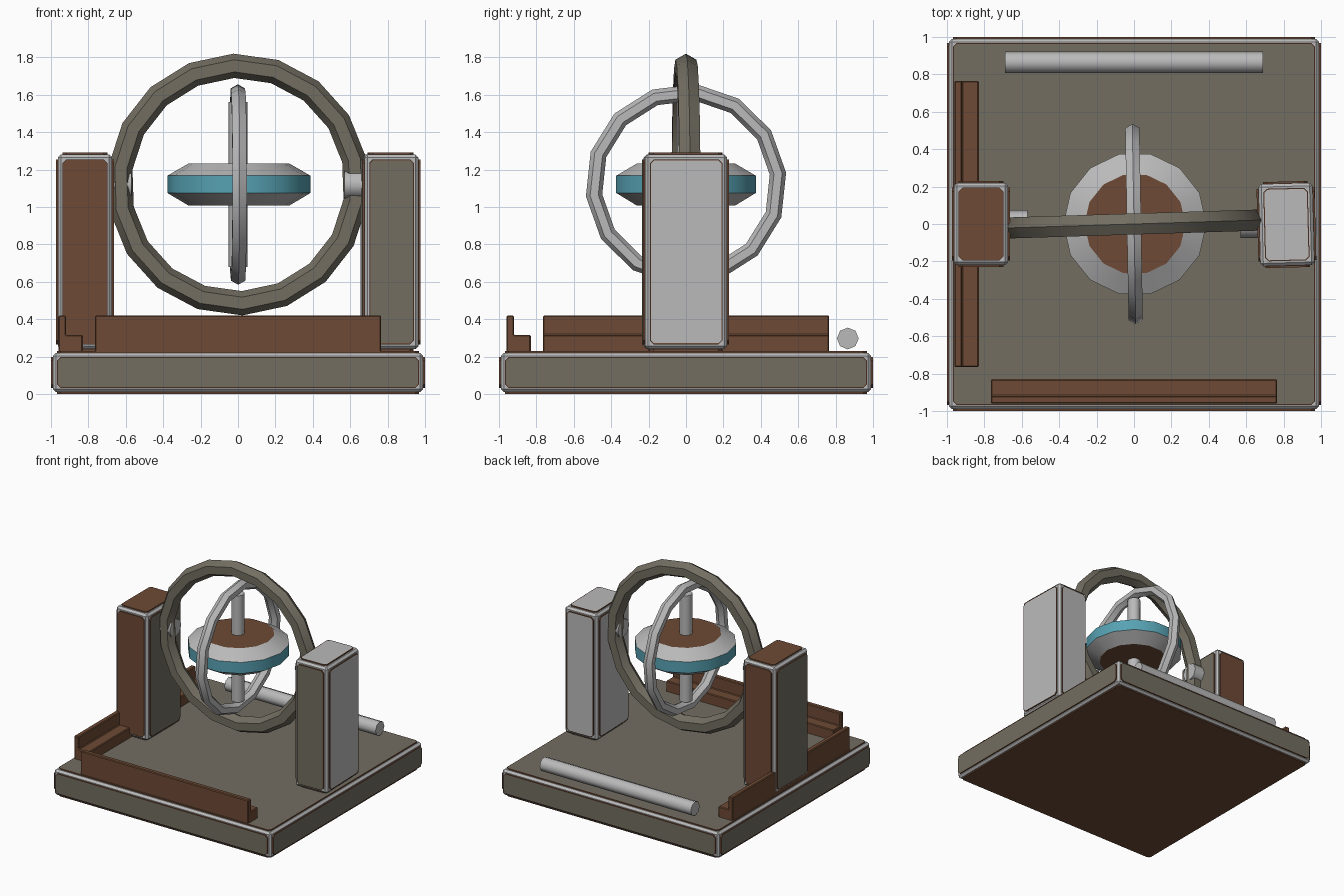
import bpy, bmesh, math
from mathutils import Vector, Matrix

if "Cube" in bpy.data.objects:
    bpy.data.objects.remove(bpy.data.objects["Cube"])


def material(name, rgb):
    m = bpy.data.materials.new(name)
    m.use_nodes = True
    m.diffuse_color = (*rgb, 1)
    m.node_tree.nodes["Principled BSDF"].inputs["Base Color"].default_value = (*rgb, 1)
    return m


OLIVE, BROWN, SILVER, TEAL = range(4)
PALETTE = [
    material("olive grey", (0.17, 0.155, 0.12)),
    material("brown", (0.155, 0.068, 0.035)),
    material("silver", (0.49, 0.49, 0.49)),
    material("teal", (0.095, 0.36, 0.45)),
]
HUB_Z = 1.12


def finish(bm, name, loc=(0, 0, 0), rot=(0, 0, 0), smooth=None):
    bmesh.ops.recalc_face_normals(bm, faces=bm.faces)
    mesh = bpy.data.meshes.new(name)
    bm.to_mesh(mesh)
    bm.free()
    for m in PALETTE:
        mesh.materials.append(m)
    obj = bpy.data.objects.new(name, mesh)
    bpy.context.collection.objects.link(obj)
    obj.location = loc
    obj.rotation_euler = [math.radians(a) for a in rot]
    if smooth:
        bpy.ops.object.select_all(action='DESELECT')
        obj.select_set(True)
        bpy.context.view_layer.objects.active = obj
        bpy.ops.object.shade_smooth_by_angle(angle=math.radians(smooth))
    return obj


def paint(bm, color):
    for f in bm.faces:
        f.material_index = color


def framed_box(name, size, loc, side_color, margin=0.026, step=0.01, turn=0):
    """Silver bevelled core with a raised, brown-rimmed panel on each side."""
    bm = bmesh.new()
    half = Vector(size) / 2
    core = half - Vector((step, step, step))
    bmesh.ops.create_cube(bm, size=1, matrix=Matrix.Diagonal((*(core * 2), 1)))
    bmesh.ops.bevel(bm, geom=bm.edges[:], offset=0.016, segments=1, affect='EDGES')
    paint(bm, SILVER)
    for axis in range(3):
        u, v = (axis + 1) % 3, (axis + 2) % 3
        for sign in (-1, 1):
            a, b, c = core[u] - margin, core[v] - margin, 0.02
            outline = [(a - c, b), (a, b - c), (a, c - b), (a - c, -b),
                       (c - a, -b), (-a, c - b), (-a, b - c), (c - a, b)]
            verts = []
            for p, q in outline:
                co = Vector()
                co[axis], co[u], co[v] = sign * core[axis], p, q
                verts.append(bm.verts.new(co))
            panel = bm.faces.new(verts)
            panel.normal_update()
            walls = bmesh.ops.extrude_face_region(bm, geom=[panel])["geom"]
            top = next(g for g in walls if isinstance(g, bmesh.types.BMFace))
            push = Vector()
            push[axis] = sign * step
            bmesh.ops.translate(bm, verts=top.verts, vec=push)
            for e in top.edges:
                for f in e.link_faces:
                    f.material_index = BROWN
            top.normal_update()
            rim = bmesh.ops.inset_region(bm, faces=[top], thickness=0.006)["faces"]
            for f in rim:
                f.material_index = BROWN
            top.material_index = side_color(axis, sign)
    return finish(bm, name, loc, (0, 0, turn))


def ring(name, major, minor, segments, rot, color, phase=0.0):
    """Faceted hoop with a hexagonal section, lying in the XZ plane."""
    bm = bmesh.new()
    loops = []
    for i in range(segments):
        t = math.tau * (i + phase) / segments
        loop = []
        for j in range(6):
            s = math.tau * j / 6
            r = major + minor * math.cos(s)
            loop.append(bm.verts.new((r * math.cos(t), minor * math.sin(s), r * math.sin(t))))
        loops.append(loop)
    for i in range(segments):
        p, q = loops[i - 1], loops[i]
        for j in range(6):
            bm.faces.new((p[j - 1], p[j], q[j], q[j - 1]))
    paint(bm, color)
    return finish(bm, name, (0, 0, HUB_Z), rot, smooth=23)


def lathe(name, profile, segments, loc, rot=(0, 0, 0), colors=None, smooth=None):
    """Turned solid about local Z; colors: bottom cap, bands, top cap."""
    bm = bmesh.new()
    colors = colors or [SILVER] * (len(profile) + 1)
    loops = [[bm.verts.new((r * math.cos(math.tau * i / segments),
                            r * math.sin(math.tau * i / segments), z))
              for i in range(segments)] for r, z in profile]
    bm.faces.new(loops[0]).material_index = colors[0]
    for k in range(len(loops) - 1):
        for i in range(segments):
            f = bm.faces.new((loops[k][i - 1], loops[k][i], loops[k + 1][i], loops[k + 1][i - 1]))
            f.material_index = colors[k + 1]
    bm.faces.new(loops[-1]).material_index = colors[-1]
    return finish(bm, name, loc, rot, smooth)


def rod(name, radius, length, segments, loc, rot=(0, 0, 0), smooth=50):
    return lathe(name, [(radius, -length / 2), (radius, length / 2)],
                 segments, loc, rot, smooth=smooth)


def rail(name, rot):
    """L-section strip along X, high wall on the outside."""
    bm = bmesh.new()
    section = [(-0.96, 0.22), (-0.83, 0.22), (-0.83, 0.315),
               (-0.92, 0.315), (-0.92, 0.42), (-0.96, 0.42)]
    face = bm.faces.new([bm.verts.new((-0.765, y, z)) for y, z in section])
    out = bmesh.ops.extrude_face_region(bm, geom=[face])["geom"]
    bmesh.ops.translate(bm, verts=[g for g in out if isinstance(g, bmesh.types.BMVert)],
                        vec=(1.53, 0, 0))
    bmesh.ops.recalc_face_normals(bm, faces=bm.faces)
    bmesh.ops.bevel(bm, geom=bm.edges[:], offset=0.006, segments=1, affect='EDGES')
    paint(bm, BROWN)
    return finish(bm, name, rot=rot)


# Base slab and the two posts
framed_box("base", (2, 2, 0.23), (0, 0, 0.115),
           lambda axis, sign: BROWN if (axis, sign) == (2, -1) else OLIVE, margin=0.022)
framed_box("right_post", (0.31, 0.46, 1.06), (-0.818, 0, 0.76),
           lambda axis, sign: OLIVE if axis == 0 else BROWN)
framed_box("left_post", (0.31, 0.46, 1.06), (0.815, -0.003, 0.76),
           lambda axis, sign: OLIVE if (axis, sign) == (1, -1) else SILVER, turn=1.5)

# Edge rails and loose rod
rail("front_rail", (0, 0, 0))
rail("side_rail", (0, 0, -90))
rod("back_rod", 0.058, 1.38, 8, (0, 0.865, 0.297), (0, 90, 0))

# Gimbal rings and pivots
ring("outer_ring", 0.635, 0.065, 18, (0, 0, 1.8), OLIVE, phase=0.6)
ring("inner_ring", 0.495, 0.044, 14, (0, 1, 91), SILVER, phase=0.3)
for side, sign in (("left", 1), ("right", -1)):
    rod(side + "_pivot", 0.075, 0.12, 8, (sign * 0.63, 0, HUB_Z), (0, 90, 0))

# Rotor wheel and axle
lathe("rotor", [(0.27, -0.112), (0.383, -0.045), (0.383, 0.047), (0.27, 0.112)], 14,
      (0.005, 0, HUB_Z), colors=[BROWN, SILVER, TEAL, SILVER, BROWN], smooth=29)
rod("axle", 0.05, 0.88, 10, (0, 0, HUB_Z))
